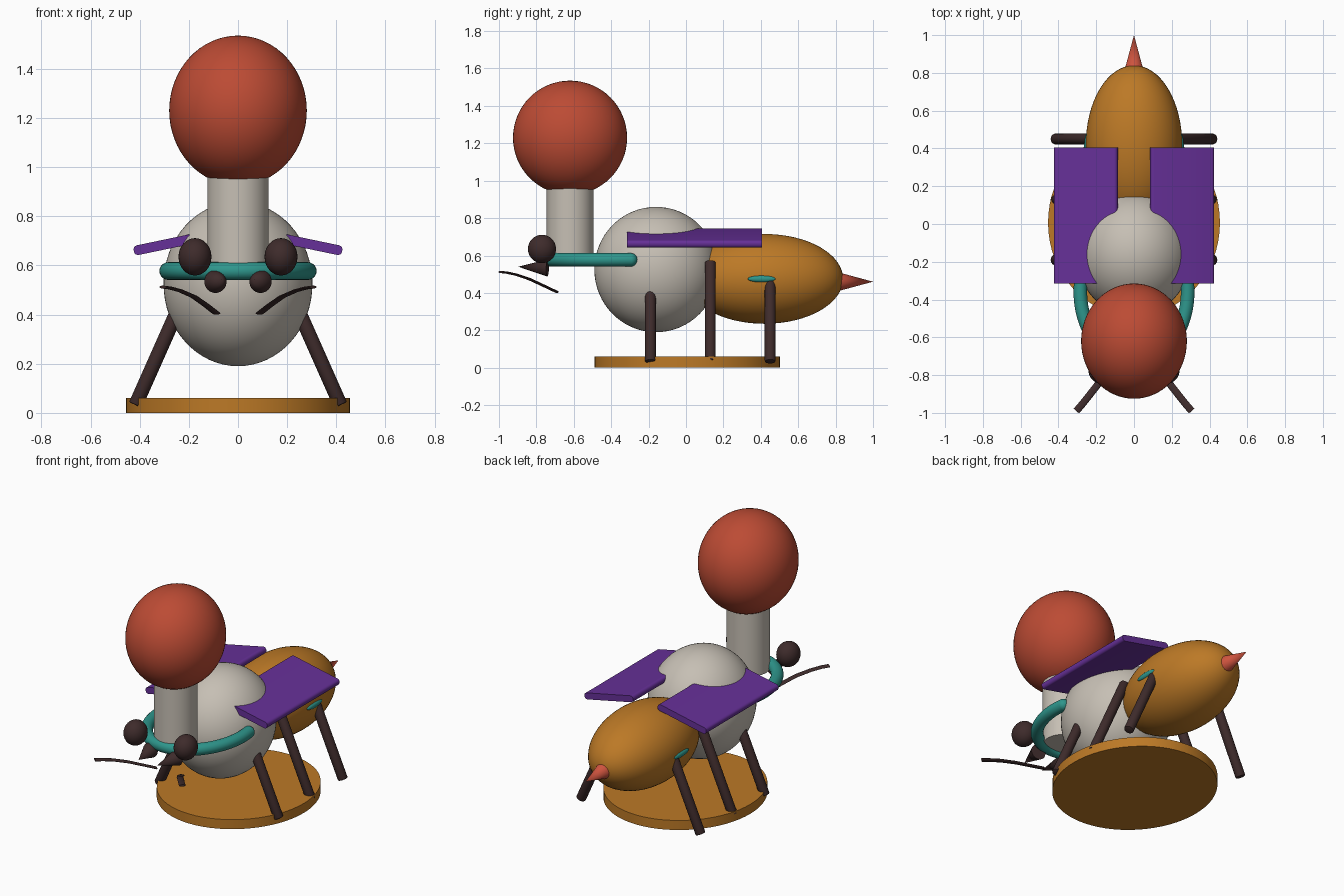
import bpy, bmesh, math
from mathutils import Vector, Matrix

if "Cube" in bpy.data.objects:
    bpy.data.objects.remove(bpy.data.objects["Cube"])


def material(name, r, g, b):
    lin = lambda c: ((c / 255 + 0.055) / 1.055) ** 2.4
    m = bpy.data.materials.new(name)
    m.diffuse_color = (lin(r), lin(g), lin(b), 1)
    m.use_nodes = True
    m.node_tree.nodes["Principled BSDF"].inputs["Base Color"].default_value = m.diffuse_color
    return m


RED = material("brick red", 188, 75, 52)
CORAL = material("coral red", 205, 83, 62)
AMBER = material("amber", 188, 121, 38)
GREY = material("warm grey", 198, 191, 180)
TEAL = material("teal", 46, 150, 140)
PURPLE = material("purple", 102, 48, 152)
DARK = material("dark brown", 62, 43, 43)


def finish(name, bm, mat, angle=40):
    bmesh.ops.recalc_face_normals(bm, faces=bm.faces[:])
    me = bpy.data.meshes.new(name)
    bm.to_mesh(me)
    bm.free()
    me.materials.append(mat)
    ob = bpy.data.objects.new(name, me)
    bpy.context.collection.objects.link(ob)
    bpy.ops.object.select_all(action='DESELECT')
    bpy.context.view_layer.objects.active = ob
    ob.select_set(True)
    bpy.ops.object.shade_smooth_by_angle(angle=math.radians(angle))
    return ob


def ellipsoid(name, centre, radii, mat, seg=48):
    bm = bmesh.new()
    bmesh.ops.create_uvsphere(
        bm, u_segments=seg, v_segments=seg // 2, radius=1,
        matrix=Matrix.Translation(centre) @ Matrix.Diagonal((*radii, 1)))
    return finish(name, bm, mat)


def rod(name, a, b, r1, r2, mat, seg=32, bevel=0):
    a, b = Vector(a), Vector(b)
    rot = (b - a).to_track_quat('Z', 'Y').to_matrix().to_4x4()
    bm = bmesh.new()
    bmesh.ops.create_cone(bm, cap_ends=True, segments=seg, radius1=r1, radius2=r2,
                          depth=(b - a).length,
                          matrix=Matrix.Translation((a + b) / 2) @ rot)
    if bevel:
        rim = [e for e in bm.edges if any(len(f.verts) > 4 for f in e.link_faces)]
        bmesh.ops.bevel(bm, geom=rim, offset=bevel, segments=2, affect='EDGES', profile=0.5)
    return finish(name, bm, mat)


def sweep(name, pts, half_w, half_t, mat, seg=12):
    """Elliptical tube along a path, widest across the horizontal."""
    pts = [Vector(p) for p in pts]
    bm = bmesh.new()
    rings = []
    for i, p in enumerate(pts):
        d = (pts[min(i + 1, len(pts) - 1)] - pts[max(i - 1, 0)]).normalized()
        side = d.cross(Vector((0, 0, 1))).normalized()
        up = side.cross(d)
        rings.append([bm.verts.new(p + side * half_w * math.cos(t) + up * half_t * math.sin(t))
                      for t in (2 * math.pi * k / seg for k in range(seg))])
    for r, s in zip(rings, rings[1:]):
        for k in range(seg):
            bm.faces.new((r[k], r[(k + 1) % seg], s[(k + 1) % seg], s[k]))
    bm.faces.new(rings[0])
    bm.faces.new(rings[-1])
    return finish(name, bm, mat)


# Oval base plate
plate = rod("base_plate", (0, 0, 0), (0, 0, 0.06), 1, 1, AMBER, seg=64)
plate.data.transform(Matrix.Translation((0, 0.007, 0)) @ Matrix.Diagonal((0.455, 0.495, 1, 1)))

# Body, neck, head and stinger
ellipsoid("thorax", (0, -0.16, 0.525), (0.303, 0.33, 0.335), GREY, 64)
ellipsoid("abdomen", (0, 0.42, 0.475), (0.255, 0.42, 0.24), AMBER, 64)
ellipsoid("head", (0, -0.62, 1.23), (0.28, 0.305, 0.305), RED, 64)
rod("neck", (0, -0.62, 0.56), (0, -0.62, 1.0), 0.125, 0.125, GREY, seg=48)
rod("stinger", (0, 0.80, 0.46), (0, 1.0, 0.46), 0.054, 0, CORAL)

# Horseshoe collar with rounded ends
CY, RX, RY, TUBE = -0.36, 0.284, 0.37, 0.036
start, end = math.radians(-190), math.radians(10)
path = [(RX * math.cos(t), CY + RY * math.sin(t), 0.577)
        for t in (start + (end - start) * i / 64 for i in range(65))]
sweep("collar", path, TUBE, TUBE, TEAL, 20)
for p in (path[0], path[-1]):
    ellipsoid("collar_end", p, (TUBE,) * 3, TEAL, 20)

for s, tag in ((-1, "left"), (1, "right")):
    # Legs
    for y, n in ((-0.19, "front"), (0.13, "middle"), (0.45, "rear")):
        rod(f"{n}_leg_{tag}", (s * 0.18, y, 0.565), (s * 0.417, y, 0.032),
            0.029, 0.029, DARK, seg=20, bevel=0.006)
    # Wing: sloping slab with rounded edges
    bm = bmesh.new()
    slope = Matrix.Translation((s * 0.255, 0.045, 0.694)) @ Matrix.Rotation(s * 0.205, 4, 'Y')
    bmesh.ops.create_cube(bm, size=1, matrix=slope @ Matrix.Diagonal((0.345, 0.72, 0.04, 1)))
    long_edges = [e for e in bm.edges
                  if abs((e.verts[0].co - e.verts[1].co).y) > 0.5]
    bmesh.ops.bevel(bm, geom=long_edges, offset=0.017, segments=4, affect='EDGES', profile=0.5)
    finish(f"wing_{tag}", bm, PURPLE)
    # Eye, mandible and feeler
    ellipsoid(f"eye_{tag}", (s * 0.175, -0.77, 0.635), (0.067, 0.075, 0.076), DARK, 32)
    rod(f"mandible_{tag}", (s * 0.092, -0.74, 0.534), (s * 0.065, -0.897, 0.54), 0.046, 0, DARK)
    sweep(f"feeler_{tag}",
          [(s * x, y, z) for x, y, z in (
              (0.305, -0.99, 0.512), (0.275, -0.955, 0.508), (0.235, -0.905, 0.497),
              (0.18, -0.835, 0.473), (0.13, -0.76, 0.438), (0.088, -0.69, 0.405))],
          0.019, 0.006, DARK)
    # Small side marking on the abdomen
    ellipsoid(f"side_marking_{tag}", (s * 0.25, 0.405, 0.475), (0.014, 0.075, 0.018), TEAL, 24)
